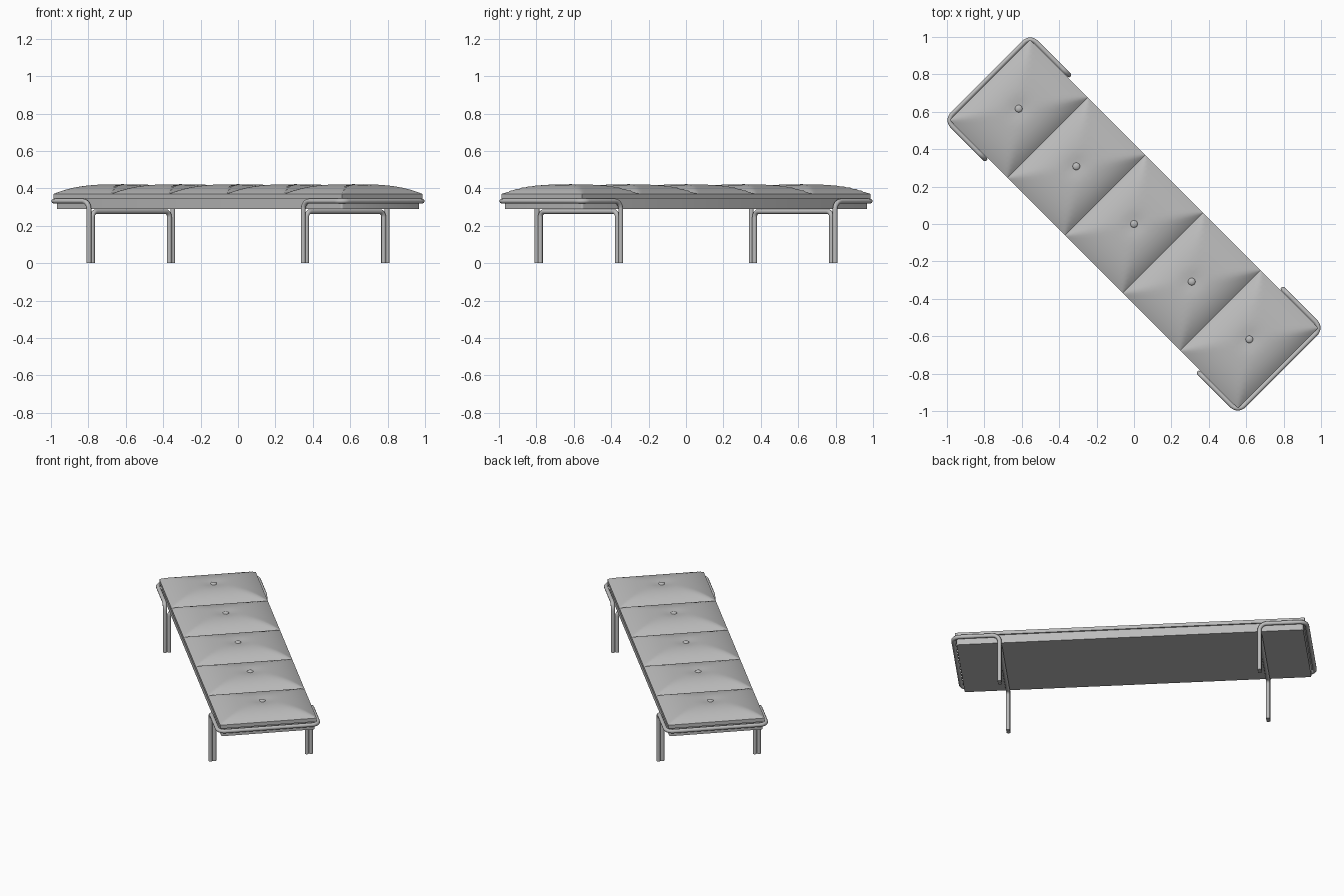
import bpy, bmesh, math
from mathutils import Vector

cube = bpy.data.objects.get("Cube")
if cube:
    bpy.data.objects.remove(cube, do_unlink=True)

TURN = -math.pi / 4          # the bench stands diagonally
PILLOWS, HALF_L, HALF_W = 5, 1.09, 0.304
PITCH = 2 * HALF_L / PILLOWS

grey = bpy.data.materials.new("light grey")
grey.use_nodes = True
grey.diffuse_color = (0.5, 0.5, 0.5, 1)
grey.node_tree.nodes["Principled BSDF"].inputs["Base Color"].default_value = (0.5, 0.5, 0.5, 1)


def finish(obj, angle=35):
    obj.data.materials.clear()
    obj.data.materials.append(grey)
    obj.rotation_euler.z = TURN
    bpy.ops.object.select_all(action='DESELECT')
    obj.select_set(True)
    bpy.context.view_layer.objects.active = obj
    bpy.ops.object.shade_smooth_by_angle(angle=math.radians(angle))
    return obj


def mesh_object(name, bm):
    mesh = bpy.data.meshes.new(name)
    bmesh.ops.recalc_face_normals(bm, faces=bm.faces)
    bm.to_mesh(mesh)
    bm.free()
    obj = bpy.data.objects.new(name, mesh)
    bpy.context.collection.objects.link(obj)
    return obj


def tube(name, corners, bend, radius=0.013, steps=8):
    """Round tube through the corners, each inner corner bent."""
    pts = [Vector(c) for c in corners]
    path = [pts[0]]
    for prev, p, nxt in zip(pts, pts[1:], pts[2:]):
        a = (prev - p).normalized()
        b = (nxt - p).normalized()
        centre = p + (a + b) * bend
        for i in range(steps + 1):
            t = i / steps * math.pi / 2
            path.append(centre - b * bend * math.cos(t) - a * bend * math.sin(t))
    path.append(pts[-1])
    curve = bpy.data.curves.new(name, 'CURVE')
    curve.dimensions = '3D'
    curve.bevel_depth = radius
    curve.bevel_resolution = 3
    curve.use_fill_caps = True
    spline = curve.splines.new('POLY')
    spline.points.add(len(path) - 1)
    for sp, co in zip(spline.points, path):
        sp.co = (*co, 1)
    obj = bpy.data.objects.new(name, curve)
    bpy.context.collection.objects.link(obj)
    bpy.ops.object.select_all(action='DESELECT')
    obj.select_set(True)
    bpy.context.view_layer.objects.active = obj
    bpy.ops.object.convert(target='MESH')
    return finish(bpy.context.object, 50)


# Seat base slab
bm = bmesh.new()
bmesh.ops.create_cube(bm, size=1)
for v in bm.verts:
    v.co = (v.co.x * 2.16, v.co.y * 0.59, 0.318 + v.co.z * 0.058)
bmesh.ops.bevel(bm, geom=[e for e in bm.edges if abs(e.verts[0].co.z - e.verts[1].co.z) > 0.01],
                offset=0.012, segments=3, affect='EDGES', profile=0.5)
finish(mesh_object("seat_base", bm))

# Tufted cushion: one grid of domed pillows with a straight skirt
N = 24
ease = [math.sin(math.pi / 2 * (2 * i / N - 1)) for i in range(N + 1)]


def pillow_height(a, b):
    r = math.hypot(a * PITCH / 2, b * HALF_W)
    return 0.37 + 0.052 * (1 - max(abs(a), abs(b)) ** 3) - 0.011 * math.exp(-(r / 0.045) ** 2)


columns = []
for k in range(PILLOWS):
    mid = (k - (PILLOWS - 1) / 2) * PITCH
    columns += [(mid + a * PITCH / 2, a) for a in ease[(1 if k else 0):]]
bm = bmesh.new()
grid = [[bm.verts.new((x, b * HALF_W, pillow_height(a, b))) for b in ease] for x, a in columns]
for c0, c1 in zip(grid, grid[1:]):
    for j in range(N):
        bm.faces.new((c0[j], c1[j], c1[j + 1], c0[j + 1]))
rim = [e for e in bm.edges if e.is_boundary]
skirt = bmesh.ops.extrude_edge_only(bm, edges=rim)["geom"]
for v in skirt:
    if isinstance(v, bmesh.types.BMVert):
        v.co.z = 0.346
bmesh.ops.contextual_create(bm, geom=[e for e in bm.edges if e.is_boundary])
finish(mesh_object("cushion", bm), 25)

# Buttons
for k in range(PILLOWS):
    bm = bmesh.new()
    bmesh.ops.create_uvsphere(bm, u_segments=20, v_segments=10, radius=0.02)
    for v in bm.verts:
        v.co = (v.co.x + (k - (PILLOWS - 1) / 2) * PITCH, v.co.y, 0.413 + v.co.z * 0.5)
    finish(mesh_object("button_%d" % (k + 1), bm), 60)

# At each end: a rail wrapping the seat and running down as legs,
# and an inner hoop that carries the seat
LEG, END, SIDE, INNER = 0.81, 1.102, 0.317, 0.291
for s, end in ((1, "right_end"), (-1, "left_end")):
    tube(end + "_rail", [(s * LEG, SIDE, 0), (s * LEG, SIDE, 0.332), (s * END, SIDE, 0.332),
                         (s * END, -SIDE, 0.332), (s * LEG, -SIDE, 0.332), (s * LEG, -SIDE, 0)], 0.045)
    tube(end + "_hoop", [(s * LEG, INNER, 0), (s * LEG, INNER, 0.276),
                         (s * LEG, -INNER, 0.276), (s * LEG, -INNER, 0)], 0.03)
